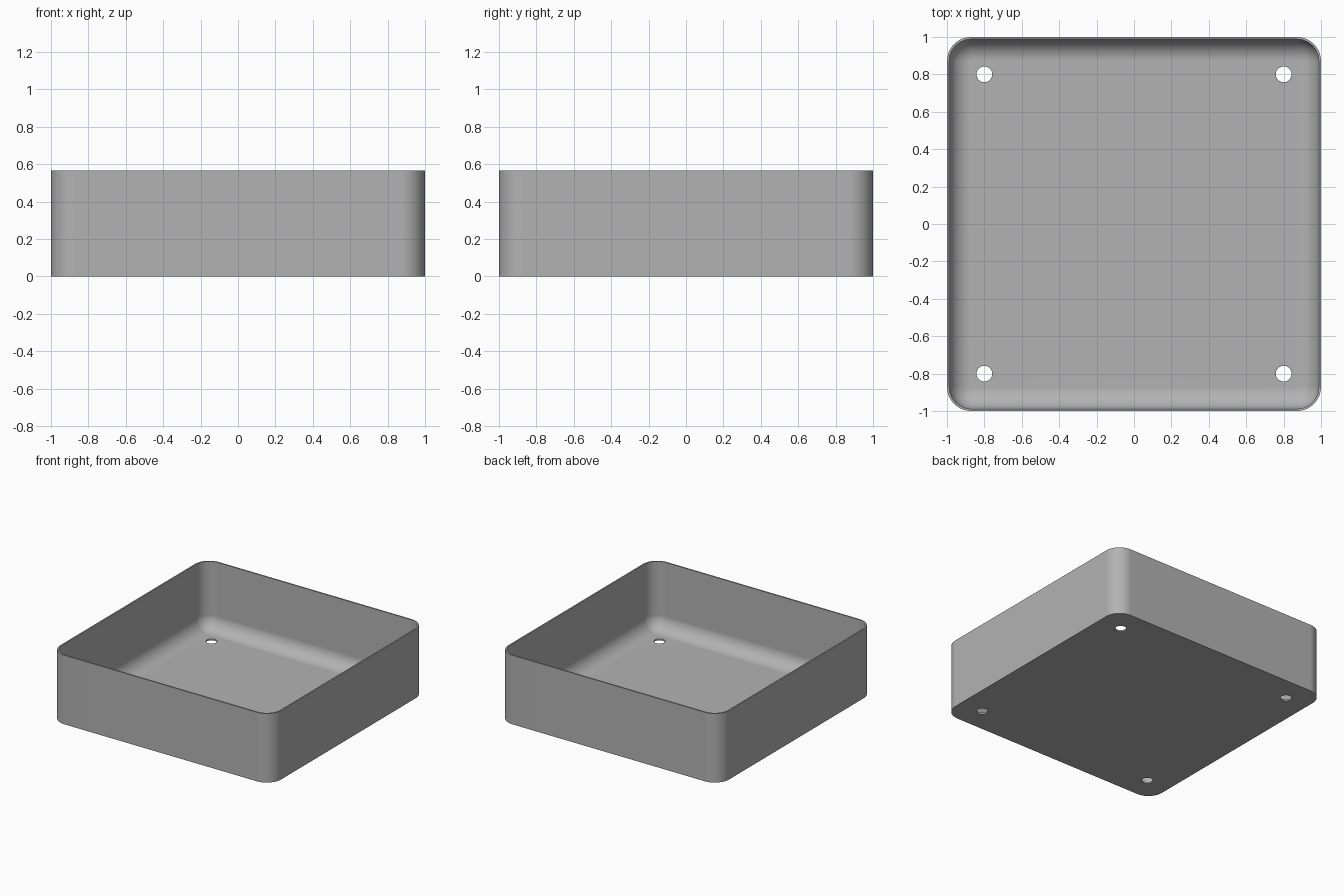
import bpy
import bmesh
from math import cos, sin, pi, radians

cube = bpy.data.objects.get("Cube")
if cube:
    bpy.data.objects.remove(cube, do_unlink=True)

HEIGHT = 0.565
WALL = 0.012
CORNER = 0.13            # outer corner radius
CENTRE = 1 - CORNER      # corner arc centres
FILLET = 0.115           # floor-to-wall fillet
STEPS = 14

grey = bpy.data.materials.new("plain grey")
grey.use_nodes = True
colour = (0.45, 0.45, 0.45, 1)
grey.diffuse_color = colour
grey.node_tree.nodes["Principled BSDF"].inputs["Base Color"].default_value = colour


def ring(bm, radius, z):
    """Rounded square outline with the given corner radius."""
    verts = []
    for k, (sx, sy) in enumerate([(1, 1), (-1, 1), (-1, -1), (1, -1)]):
        for i in range(STEPS + 1):
            a = (k + i / STEPS) * pi / 2
            verts.append(bm.verts.new((sx * CENTRE + radius * cos(a),
                                       sy * CENTRE + radius * sin(a), z)))
    return verts


# Tray shell: outer wall, rim, inner wall and filleted floor
inner = CORNER - WALL
profile = [(CORNER, 0), (CORNER, HEIGHT), (inner, HEIGHT)]
for i in range(STEPS + 1):
    a = i / STEPS * pi / 2
    profile.append((inner - FILLET * (1 - cos(a)), WALL + FILLET * (1 - sin(a))))

bm = bmesh.new()
rings = [ring(bm, r, z) for r, z in profile]
for low, high in zip(rings, rings[1:]):
    for i in range(len(low)):
        j = (i + 1) % len(low)
        bm.faces.new((low[i], low[j], high[j], high[i]))
bm.faces.new(rings[-1])
bm.faces.new(rings[0][::-1])
bmesh.ops.recalc_face_normals(bm, faces=bm.faces)
mesh = bpy.data.meshes.new("tray")
bm.to_mesh(mesh)
bm.free()
mesh.materials.append(grey)
tray = bpy.data.objects.new("tray", mesh)
bpy.context.collection.objects.link(tray)

# Four round holes through the floor
for x in (-0.8, 0.8):
    for y in (-0.8, 0.8):
        bpy.ops.mesh.primitive_cylinder_add(vertices=40, radius=0.042, depth=0.2,
                                            location=(x, y, 0))
        cutter = bpy.context.object
        cutter.name = "hole_cutter"
        cutter.hide_render = True
        cutter.data.materials.append(grey)
        bpy.context.view_layer.objects.active = tray
        cut = tray.modifiers.new("hole", "BOOLEAN")
        cut.operation = "DIFFERENCE"
        cut.solver = "EXACT"
        cut.object = cutter
        bpy.ops.object.modifier_apply(modifier=cut.name)
        bpy.data.objects.remove(cutter, do_unlink=True)

# Smooth curves with crisp rim and hole edges
bpy.ops.object.select_all(action="DESELECT")
tray.select_set(True)
bpy.context.view_layer.objects.active = tray
bpy.ops.object.shade_smooth_by_angle(angle=radians(30))
flat = tray.modifiers.new("even shading", "WEIGHTED_NORMAL")
flat.keep_sharp = True
